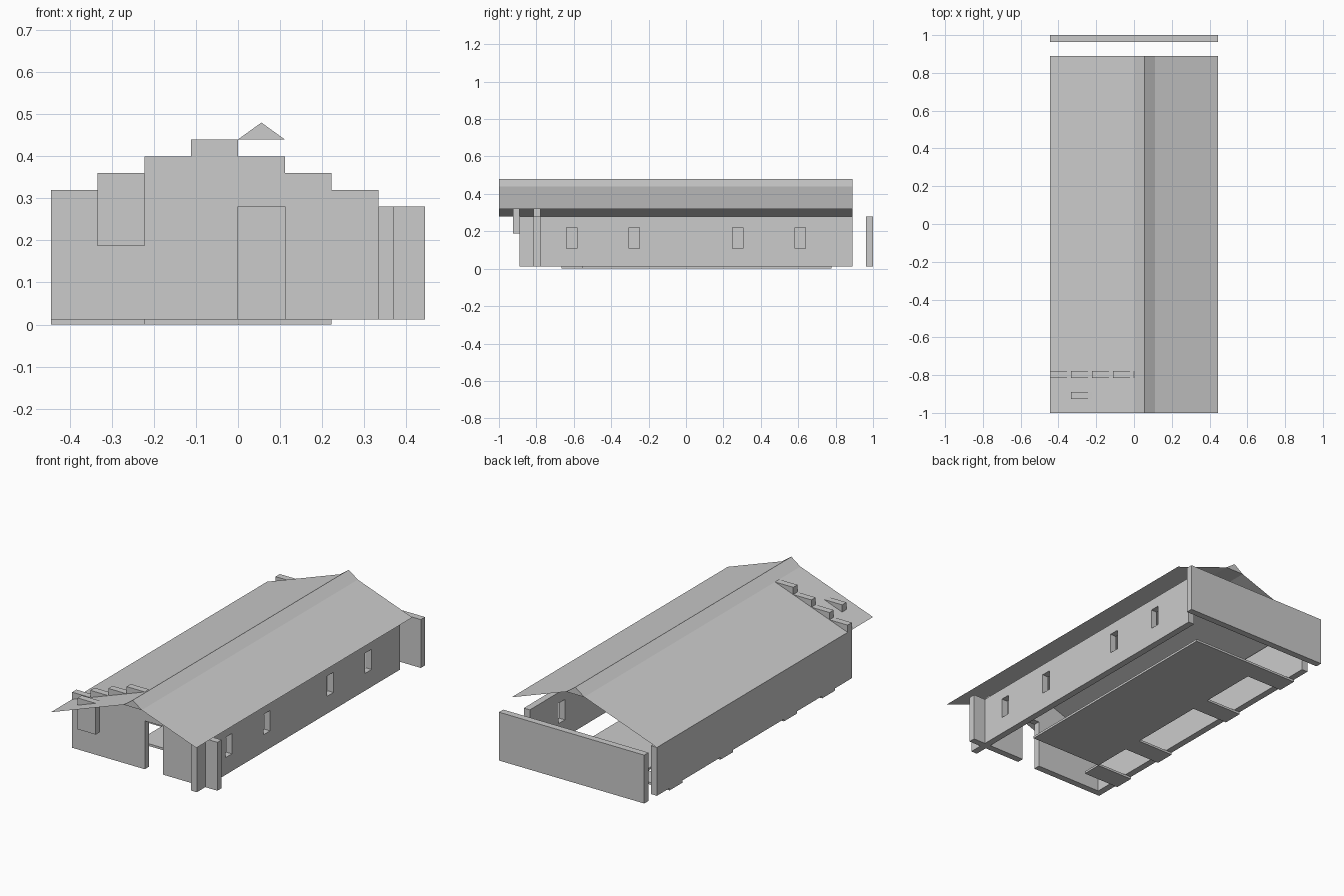
import bpy, bmesh

if "Cube" in bpy.data.objects:
    bpy.data.objects.remove(bpy.data.objects["Cube"])

G = 1 / 9           # layout grid step
T = G / 3           # wall thickness
BASE = 0.0125       # floor top / wall bottom
EAVE = 0.28         # wall height


def make_object(name, bm):
    mesh = bpy.data.meshes.new(name)
    bm.to_mesh(mesh)
    bm.free()
    obj = bpy.data.objects.new(name, mesh)
    bpy.context.collection.objects.link(obj)
    return obj


def box(name, x0, x1, y0, y1, z0, z1):
    bm = bmesh.new()
    bmesh.ops.create_cube(bm, size=1)
    for v in bm.verts:
        v.co.x = x1 if v.co.x > 0 else x0
        v.co.y = y1 if v.co.y > 0 else y0
        v.co.z = z1 if v.co.z > 0 else z0
    return make_object(name, bm)


def extrude_profile(name, pts, y0, y1):
    """Extrude a closed x-z outline along y."""
    bm = bmesh.new()
    face = bm.faces.new([bm.verts.new((x, y0, z)) for x, z in pts])
    ext = bmesh.ops.extrude_face_region(bm, geom=[face])
    for v in ext["geom"]:
        if isinstance(v, bmesh.types.BMVert):
            v.co.y = y1
    bmesh.ops.recalc_face_normals(bm, faces=bm.faces)
    return make_object(name, bm)


def sheet(name, a, b, y0, y1):
    """Single thin sloping sheet between two x-z points."""
    bm = bmesh.new()
    bm.faces.new([bm.verts.new(c) for c in (
        (a[0], y0, a[1]), (b[0], y0, b[1]), (b[0], y1, b[1]), (a[0], y1, a[1]))])
    return make_object(name, bm)


# Stepped front wall with a doorway
outline = [(-4 * G, BASE)]
for i in range(8):
    top = EAVE + 0.04 * (i + 1 if i < 4 else 7 - i)
    outline += [((i - 4) * G, top), ((i - 3) * G, top)]
outline += [(4 * G, BASE), (G, BASE), (G, EAVE), (0, EAVE), (0, BASE)]
extrude_profile("front_wall", outline, -0.815, -0.778)

# Block hanging in front of the wall
box("front_block", -3 * G, -2 * G, -0.926, -8 * G, 0.187, 0.36)

# Plain left wall and detached back wall
box("left_wall", -4 * G, -4 * G + T, -0.815, 8 * G, BASE, EAVE)
box("back_wall", -4 * G, 4 * G, 1 - T, 1, BASE, EAVE)

# Right wall with four window openings
right_wall = box("right_wall", 3 * G, 3 * G + T, -8 * G, 8 * G, BASE, EAVE)
for y in (-5.5, -2.5, 2.5, 5.5):
    cutter = box("window_cutter", 0.3, 0.4, y * G - 0.028, y * G + 0.028, 0.108, 0.22)
    cutter.hide_render = True
    mod = right_wall.modifiers.new("window", "BOOLEAN")
    mod.operation = "DIFFERENCE"
    mod.solver = "EXACT"
    mod.object = cutter
    bpy.context.view_layer.objects.active = right_wall
    bpy.ops.object.modifier_apply(modifier=mod.name)
    bpy.data.objects.remove(cutter)

# Floor slab with tabs reaching under the left wall
box("floor", -2 * G, 2 * G, -5 * G, 7 * G, 0, BASE)
for i, y in enumerate((-6, -3, 2, 6)):
    box(f"floor_tab_{i + 1}", -4 * G, -2 * G, y * G, (y + 1) * G, 0, BASE)

# Roof: two thin slopes and a ridge cap
sheet("roof_left", (-4 * G, 0.28), (0, 0.44), -1, 8 * G)
sheet("roof_right", (G, 0.44), (4 * G, 0.32), -1, 8 * G)
extrude_profile("ridge_cap", [(0, 0.44), (G, 0.44), (G / 2, 0.48)], -1, 8 * G)
